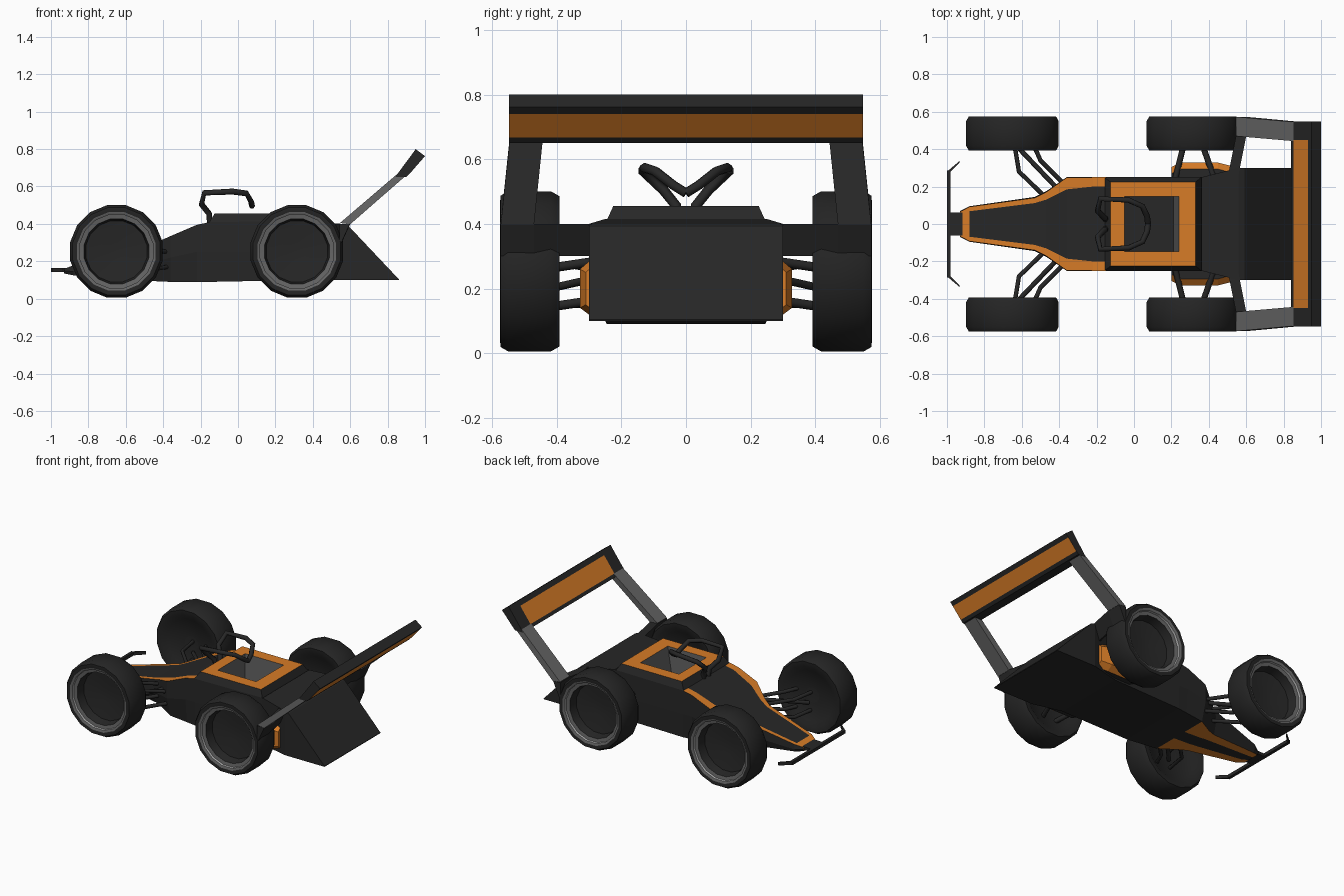
import bpy, bmesh, math
from mathutils import Vector

if "Cube" in bpy.data.objects:
    bpy.data.objects.remove(bpy.data.objects["Cube"])


def mat(name, r, g, b):
    m = bpy.data.materials.new(name)
    m.diffuse_color = (r, g, b, 1)
    m.use_nodes = True
    m.node_tree.nodes["Principled BSDF"].inputs["Base Color"].default_value = m.diffuse_color
    return m


BLACK, ORANGE, GREY, LIGHT, RUBBER = range(5)
MATS = [mat("black", .020, .020, .020), mat("orange", .68, .20, .02),
        mat("grey", .13, .13, .13), mat("light_metal", .5, .5, .5),
        mat("rubber", .018, .018, .018)]


def finish(name, me):
    for m in MATS:
        me.materials.append(m)
    ob = bpy.data.objects.new(name, me)
    bpy.context.collection.objects.link(ob)
    return ob


def loft(name, sections, rule=lambda i, j: BLACK, caps=(BLACK, BLACK), skip=(), smooth=False):
    """Skin closed rings of points; rule(i, j) colours side j of span i."""
    bm = bmesh.new()
    rings = [[bm.verts.new(p) for p in s] for s in sections]
    n = len(rings[0])
    for i in range(len(rings) - 1):
        for j in range(n):
            if (i, j) in skip:
                continue
            k = (j + 1) % n
            f = bm.faces.new((rings[i][j], rings[i][k], rings[i + 1][k], rings[i + 1][j]))
            f.material_index = rule(i, j)
    for ring, c in ((rings[0], caps[0]), (rings[-1], caps[1])):
        if c is not None:
            bm.faces.new(ring).material_index = c
    bmesh.ops.recalc_face_normals(bm, faces=bm.faces)
    me = bpy.data.meshes.new(name)
    bm.to_mesh(me)
    bm.free()
    ob = finish(name, me)
    if smooth:
        bpy.ops.object.select_all(action='DESELECT')
        ob.select_set(True)
        bpy.context.view_layer.objects.active = ob
        bpy.ops.object.shade_smooth_by_angle(angle=math.radians(35))
    return ob


def tube(name, pts, r):
    cu = bpy.data.curves.new(name, 'CURVE')
    cu.dimensions = '3D'
    cu.bevel_depth = r
    cu.bevel_resolution = 1
    cu.use_fill_caps = True
    sp = cu.splines.new('POLY')
    sp.points.add(len(pts) - 1)
    for p, q in zip(sp.points, pts):
        p.co = (*q, 1)
    tmp = bpy.data.objects.new(name + "_path", cu)
    me = bpy.data.meshes.new_from_object(tmp)
    bpy.data.objects.remove(tmp)
    me.materials.clear()
    finish(name, me)


def hull_ring(x, wb, zb, wm, zm, wt, zt, wi, bi):
    """Hull cross-section: top edge split at wi, bottom edge split at bi."""
    return [(x, -wt, zt), (x, -wi, zt), (x, wi, zt), (x, wt, zt), (x, wm, zm),
            (x, wb, zb), (x, bi, zb), (x, -bi, zb), (x, -wb, zb), (x, -wm, zm)]


# Nose with orange edge bands above and below
nose = [(-.93, .060, .135, .07, .15, .065, .160, .045, .02),
        (-.88, .080, .125, .095, .145, .092, .178, .068, .03),
        (-.53, .125, .100, .145, .18, .140, .262, .112, .05),
        (-.47, .150, .095, .175, .19, .170, .287, .130, .05),
        (-.36, .215, .090, .25, .22, .248, .335, .185, .05),
        (-.22, .235, .090, .25, .25, .250, .395, .200, .05),
        (-.15, .245, .090, .25, .25, .250, .410, .200, .05)]


def nose_rule(i, j):
    if j in (0, 2) or (j == 1 and i == 0):
        return ORANGE
    return ORANGE if j in (5, 7) and i < 4 else BLACK


loft("nose", [hull_ring(*s) for s in nose], nose_rule, (ORANGE, BLACK))

# Main body, open under the cockpit, ending in a sloped tail
body = [(-.15, .245, .09, .25, .25, .250, .410, .2, .05),
        (.36, .25, .10, .25, .25, .250, .415, .2, .05),
        (.56, .30, .10, .30, .25, .300, .400, .2, .05),
        (.59, .30, .10, .30, .25, .300, .390, .2, .05),
        (.86, .30, .10, .30, .102, .300, .104, .2, .05)]
loft("body", [hull_ring(*s) for s in body], skip=[(0, 0), (0, 1), (0, 2)])


# Cockpit rim with hollow inside
def rect(x0, x1, w, z):
    return [(x0, -w, z), (x1, -w, z), (x1, w, z), (x0, w, z)]


loft("cockpit_rim",
     [rect(-.16, .36, .25, .40), rect(-.125, .33, .225, .455),
      rect(-.05, .24, .147, .455), rect(-.05, .21, .147, .27)],
     lambda i, j: (BLACK, ORANGE, GREY)[i], (None, BLACK))

# Wheels: tyre, rim rings and recessed dish
TYRE = [(.05, .43), (.17, .415), (.20, .395), (.235, .392), (.25, .418), (.25, .55),
        (.236, .574), (.212, .575), (.198, .568), (.198, .552), (.175, .548),
        (.165, .49), (.05, .475)]
TYRE_COL = [RUBBER] * 7 + [GREY, LIGHT, GREY] + [BLACK] * 2
for label, cx in (("front", -.65), ("rear", .315)):
    for side, s in (("left", 1), ("right", -1)):
        rings = []
        for r, y in TYRE:
            ang = [math.tau * (k + .5) / 16 for k in range(16)]
            rings.append([(cx + r * 1.01 * math.cos(a), s * y, .253 + r * 1.01 * math.sin(a))
                          for a in ang])
        loft(f"{label}_wheel_{side}", rings, lambda i, j: TYRE_COL[i], smooth=True)

for side, s in (("left", 1), ("right", -1)):
    # Suspension arms
    for n, z in enumerate((.15, .27)):
        zi = z + (.02 if n == 0 else -.02)
        tube(f"front_arm_a_{side}_{n}", [(-.64, s * .43, z), (-.615, s * .28, z),
                                         (-.48, s * .15, zi)], .012)
        tube(f"front_arm_b_{side}_{n}", [(-.54, s * .43, z), (-.50, s * .34, z),
                                         (-.38, s * .22, zi)], .012)
        tube(f"rear_arm_a_{side}_{n}", [(.27, s * .44, z - .01), (.22, s * .24, z + .02)], .016)
        tube(f"rear_arm_b_{side}_{n}", [(.36, s * .44, z - .01), (.43, s * .24, z + .02)], .016)
    tube(f"front_damper_{side}", [(-.63, s * .42, .2), (-.42, s * .2, .25)], .013)

    # Side pod: black core with orange outer skin
    def pod(x, y, z0, z1):
        return [(x, s * .23, z0), (x, s * (y - .04), z0), (x, s * y, z0 + .03),
                (x, s * y, z1 - .03), (x, s * (y - .035), z1), (x, s * .23, z1)]
    loft(f"side_pod_{side}", [pod(.20, .305, .13, .27), pod(.25, .328, .11, .29),
                              pod(.45, .328, .11, .29), pod(.52, .31, .12, .28)],
         lambda i, j: ORANGE if j in (1, 2, 3) else BLACK, (BLACK, ORANGE))

    # Wing foot: wedge bracket reaching out from the tail
    loft(f"wing_foot_{side}", [[(x, s * y, .40), (x + .055, s * y, .40),
                                (x + .01, s * y, .30), (x, s * y, .30)]
                               for x, y in ((.505, .27), (.545, .47), (.543, .573))])

    # Wing strut
    loft(f"wing_strut_{side}",
         [[(x0, s * ya, z0), (x1, s * ya, z1), (x1, s * yb, z1), (x0, s * yb, z0)]
          for x0, z0, x1, z1, ya, yb in ((.545, .405, .60, .398, .47, .573),
                                         (.855, .67, .90, .66, .443, .545))],
         lambda i, j: GREY, (GREY, GREY))

    # Cockpit guard hoop, one half
    tube(f"guard_hoop_{side}",
         [(-.15, s * .025, .40), (-.155, s * .03, .455), (-.195, s * .07, .505),
          (-.18, s * .135, .566), (-.03, s * .128, .573), (.045, s * .095, .563),
          (.07, s * .04, .52), (.075, 0, .495)], .016)

    # Front wing tip
    loft(f"front_wing_tip_{side}", [[(x, s * y, .143), (x + w, s * y, .143),
                                     (x + w, s * y, .165), (x, s * y, .165)]
                                    for x, y, w in ((-1, .28, .02), (-.935, .335, .008))])

# Rear wing: orange panel in front, orange band behind
WING = [(.84, .65), (.853, .668), (.93, .772), (.95, .80),
        (1.0, .762), (.98, .74), (.917, .667), (.90, .65)]
loft("rear_wing", [[(x, y, z) for x, z in WING] for y in (-.547, -.45, .45, .547)],
     lambda i, j: ORANGE if (j == 1 and i == 1) or j == 5 else BLACK)

# Front wing bar and its mount
loft("front_wing", [[(-1, y, .143), (-.98, y, .143), (-.98, y, .165), (-1, y, .165)]
                    for y in (-.285, .285)])
loft("front_wing_mount", [[(x, -.062, z - .02), (x, .062, z - .02), (x, .062, z), (x, -.062, z)]
                          for x, z in ((-.99, .163), (-.90, .165))])
